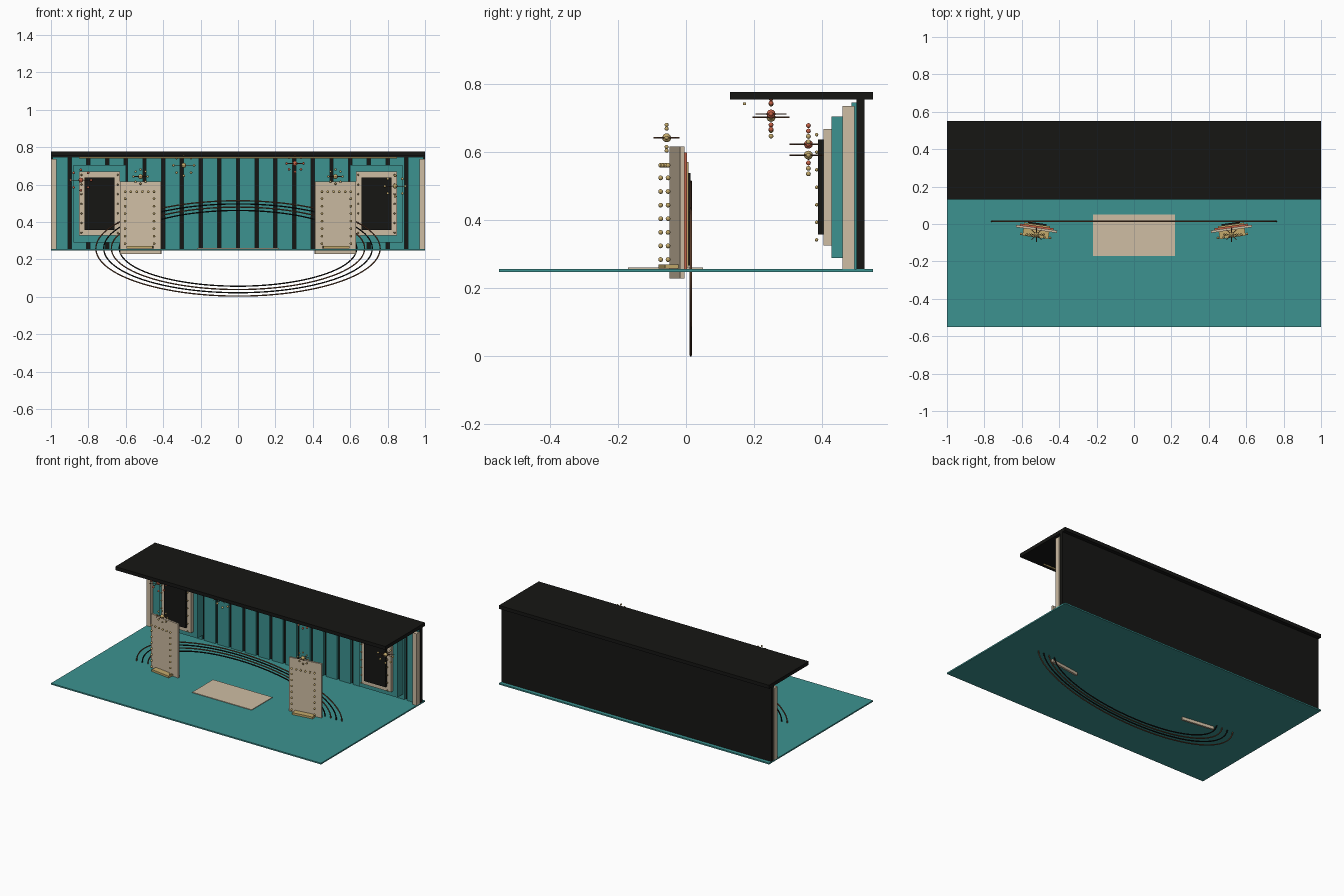
import bpy, bmesh
from math import sin, cos, pi, radians
from mathutils import Matrix, Vector

if "Cube" in bpy.data.objects:
    bpy.data.objects.remove(bpy.data.objects["Cube"])


def material(name, r, g, b):
    m = bpy.data.materials.new(name)
    m.diffuse_color = (r, g, b, 1)
    m.use_nodes = True
    m.node_tree.nodes["Principled BSDF"].inputs["Base Color"].default_value = m.diffuse_color
    return m


TEAL = material("teal", 0.045, 0.29, 0.28)
BLACK = material("black", 0.008, 0.008, 0.007)
CREAM = material("cream", 0.62, 0.51, 0.37)
GOLD = material("gold", 0.55, 0.40, 0.15)
RED = material("coral", 0.55, 0.12, 0.06)
BROWN = material("bronze", 0.16, 0.07, 0.035)


def finish(name, bm, mat, matrix=Matrix(), smooth=False):
    me = bpy.data.meshes.new(name)
    for f in bm.faces:
        f.smooth = smooth
    bm.to_mesh(me)
    bm.free()
    me.materials.append(mat)
    ob = bpy.data.objects.new(name, me)
    ob.matrix_world = matrix
    bpy.context.collection.objects.link(ob)
    return ob


def add_box(bm, x0, x1, y0, y1, z0, z1):
    m = Matrix.Translation(((x0 + x1) / 2, (y0 + y1) / 2, (z0 + z1) / 2))
    bmesh.ops.create_cube(bm, size=1, matrix=m @ Matrix.Diagonal((x1 - x0, y1 - y0, z1 - z0, 1)))


def box(name, mat, *bounds, matrix=Matrix()):
    bm = bmesh.new()
    add_box(bm, *bounds)
    return finish(name, bm, mat, matrix)


def beads(name, mat, points, r, matrix=Matrix(), seg=12):
    bm = bmesh.new()
    for p in points:
        bmesh.ops.create_uvsphere(bm, u_segments=seg, v_segments=seg // 2 + 2, radius=r,
                                  matrix=Matrix.Translation(p))
    return finish(name, bm, mat, matrix, True)


def starburst(name, mat, center, R, core, bead):
    # round core, ring of beads facing the front, rods lying flat
    m = Matrix.Translation(center)
    angles = [i * pi / 4 for i in range(8)]
    beads(name + "_core", mat, [(0, 0, 0)], core, m, 16)
    beads(name + "_beads", mat, [(R * cos(a), 0, R * sin(a)) for a in angles], bead, m)
    bm = bmesh.new()
    for a in angles[:4]:
        bmesh.ops.create_cone(bm, cap_ends=True, segments=8, radius1=0.002, radius2=0.002,
                              depth=2 * R, matrix=Matrix.Rotation(a, 4, 'Z') @ Matrix.Rotation(pi / 2, 4, 'X'))
    finish(name + "_rods", bm, BROWN, m)


# Stage shell
box("floor", TEAL, -1, 1, -0.55, 0.55, 0.248, 0.257)
box("back_wall", BLACK, -1, 1, 0.502, 0.525, 0.257, 0.756)
box("canopy", BLACK, -1, 1, 0.13, 0.55, 0.755, 0.778)
box("canopy_light_strip", GOLD, -0.85, 0.85, 0.168, 0.176, 0.739, 0.747)
box("center_platform", CREAM, -0.22, 0.22, -0.17, 0.05, 0.256, 0.261)

# Teal slats over the black wall
bm = bmesh.new()
for i in range(20):
    x = -0.95 + 0.1 * i
    add_box(bm, x - 0.041, x + 0.041, 0.487, 0.503, 0.257, 0.747)
finish("wall_slats", bm, TEAL)

# Four floor rings standing in one upright plane
for i, (a, low, high) in enumerate([(0.76, 0.004, 0.514), (0.718, 0.022, 0.497),
                                    (0.677, 0.039, 0.48), (0.635, 0.057, 0.462)]):
    cu = bpy.data.curves.new("upright_ring", 'CURVE')
    cu.dimensions = '3D'
    cu.bevel_depth = 0.004
    cu.bevel_resolution = 1
    sp = cu.splines.new('POLY')
    sp.points.add(95)
    for k, p in enumerate(sp.points):
        t = 2 * pi * k / 96
        p.co = (a * cos(t), 0.014, (low + high) / 2 + (high - low) / 2 * sin(t), 1)
    sp.use_cyclic_u = True
    cu.materials.append(BROWN if i % 2 == 0 else BLACK)
    bpy.context.collection.objects.link(bpy.data.objects.new("upright_ring", cu))

for s, side in ((-1, "left"), (1, "right")):
    # End pilaster
    c = s * 0.985
    box(side + "_pilaster", CREAM, c - 0.015, c + 0.015, 0.46, 0.495, 0.257, 0.736)

    # Stepped wall portal
    c, z = s * 0.74, 0.498
    for part, mat, w, h, y0, y1 in (("portal_base", TEAL, 0.14, 0.208, 0.428, 0.49),
                                    ("portal_frame", CREAM, 0.11, 0.171, 0.404, 0.463),
                                    ("portal_panel", BLACK, 0.08, 0.14, 0.388, 0.407)):
        box(f"{side}_{part}", mat, c - w, c + w, y0, y1, z - h, z + h)
    pts = [(c + d, 0.384, 0.343 + 0.0515 * k) for d in (-0.097, 0.097) for k in range(7)]
    beads(side + "_portal_beads", GOLD, pts, 0.005)

    # Angled standing panel with backing layers, beads and ledge
    m = Matrix.Translation((s * 0.521, -0.026, 0)) @ Matrix.Rotation(s * radians(8), 4, 'Z')
    box(side + "_panel", CREAM, -0.111, 0.111, -0.0065, 0.0065, 0.229, 0.618, matrix=m)
    box(side + "_panel_backing", RED, -0.09, 0.09, 0.0065, 0.016, 0.257, 0.6, matrix=m)
    box(side + "_panel_backing_trim", GOLD, -0.07, 0.07, 0.016, 0.024, 0.262, 0.572, matrix=m)
    box(side + "_panel_backing_core", BLACK, -0.05, 0.05, 0.024, 0.032, 0.267, 0.54, matrix=m)
    box(side + "_panel_ledge", GOLD, -0.07, 0.07, -0.046, -0.0065, 0.258, 0.271, matrix=m)
    pts = [(d, -0.038, 0.285 + 0.04 * k) for d in (-0.078, 0.078) for k in range(7)]
    pts += [(-0.078 + 0.0312 * k, -0.038, 0.562) for k in range(6)]
    beads(side + "_panel_beads", GOLD, pts, 0.007, m)
    starburst(side + "_panel_starburst", GOLD, (s * 0.521, -0.057, 0.643), 0.038, 0.013, 0.006)

# Hanging starbursts
starburst("left_portal_starburst", RED, (-0.84, 0.36, 0.624), 0.055, 0.013, 0.007)
starburst("right_portal_starburst", GOLD, (0.84, 0.36, 0.592), 0.055, 0.013, 0.007)
starburst("left_canopy_starburst", GOLD, (-0.29, 0.25, 0.703), 0.055, 0.013, 0.007)
starburst("right_canopy_starburst", RED, (0.305, 0.25, 0.713), 0.045, 0.013, 0.007)
